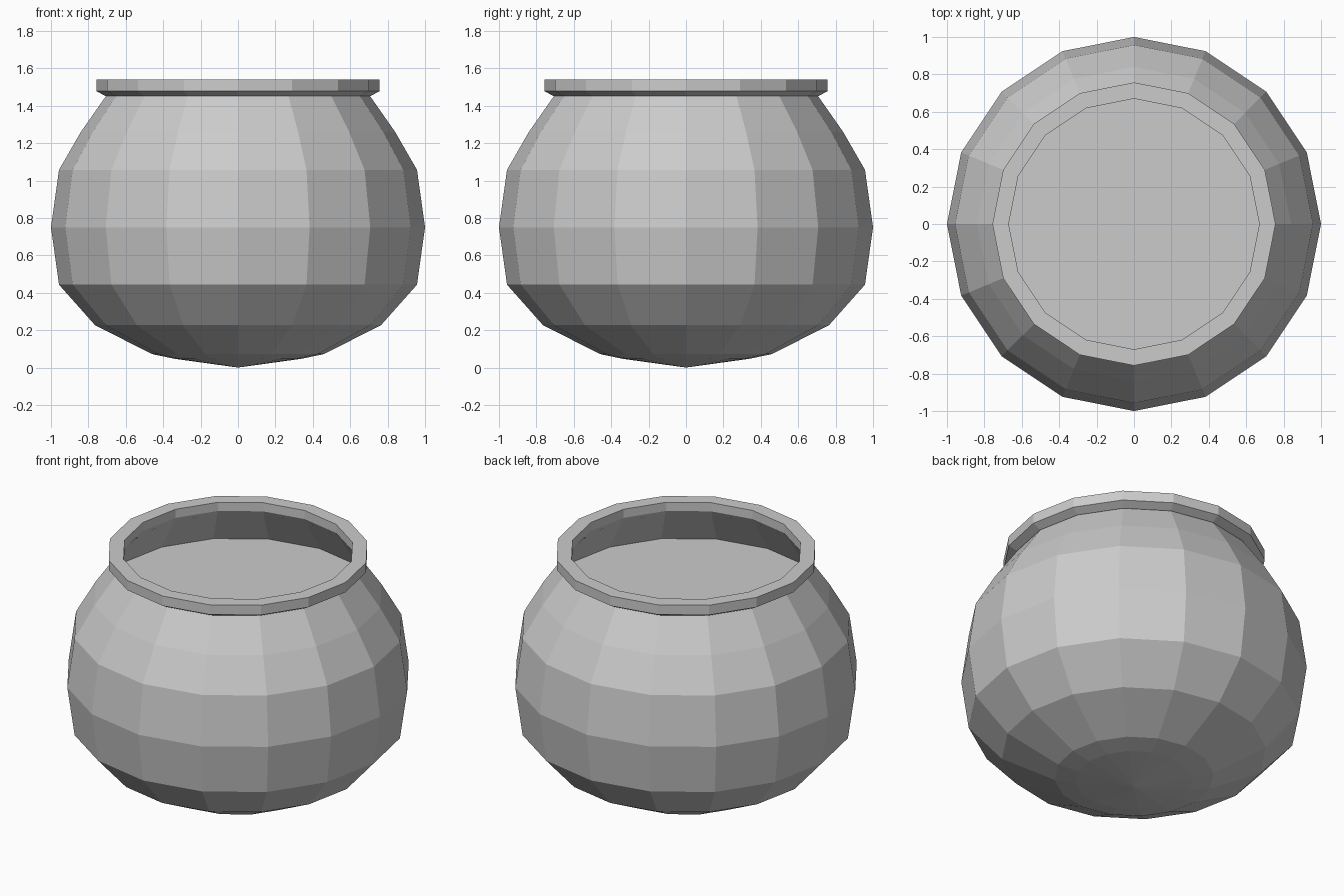
import bpy, bmesh
from math import cos, sin, tau

SIDES = 16

cube = bpy.data.objects.get("Cube")
if cube:
    bpy.data.objects.remove(cube)

grey = bpy.data.materials.new("light_grey")
grey.use_nodes = True
grey.diffuse_color = (0.6, 0.6, 0.6, 1)
grey.node_tree.nodes["Principled BSDF"].inputs["Base Color"].default_value = (0.6, 0.6, 0.6, 1)


def lathe(name, profile, closed=False):
    """Revolve (radius, height) points into a flat-shaded faceted solid."""
    bm = bmesh.new()
    rings = []
    for r, z in profile:
        count = SIDES if r > 0 else 1
        rings.append([bm.verts.new((r * cos(tau * i / SIDES), r * sin(tau * i / SIDES), z))
                      for i in range(count)])
    pairs = list(zip(rings, rings[1:]))
    if closed:
        pairs.append((rings[-1], rings[0]))
    for low, high in pairs:
        for i in range(SIDES):
            j = (i + 1) % SIDES
            corners = [low[i % len(low)], low[j % len(low)],
                       high[j % len(high)], high[i % len(high)]]
            bm.faces.new(list(dict.fromkeys(corners)))
    bmesh.ops.recalc_face_normals(bm, faces=bm.faces)
    mesh = bpy.data.meshes.new(name)
    bm.to_mesh(mesh)
    bm.free()
    mesh.materials.append(grey)
    obj = bpy.data.objects.new(name, mesh)
    bpy.context.collection.objects.link(obj)
    return obj


# Round bowl: outer wall up to the neck, then the inner wall back down to the floor
lathe("bowl", [(0, 0), (0.34, 0.047), (0.46, 0.072), (0.765, 0.227), (0.957, 0.443),
               (1, 0.75), (0.957, 1.057), (0.84, 1.26), (0.70, 1.46),
               (0.685, 1.46), (0.82, 1.24), (0.93, 1.05), (0.97, 0.75),
               (0.93, 0.455), (0.74, 0.25), (0.44, 0.1), (0, 0.04)])

# Neck rim with a chamfered underside
lathe("rim", [(0.67, 1.54), (0.67, 1.485), (0.69, 1.452), (0.71, 1.452),
              (0.757, 1.478), (0.757, 1.54)], closed=True)

# Flat filling surface inside the bowl
lathe("contents", [(0, 1.22), (0.825, 1.22), (0.82, 1.24), (0, 1.24)])
